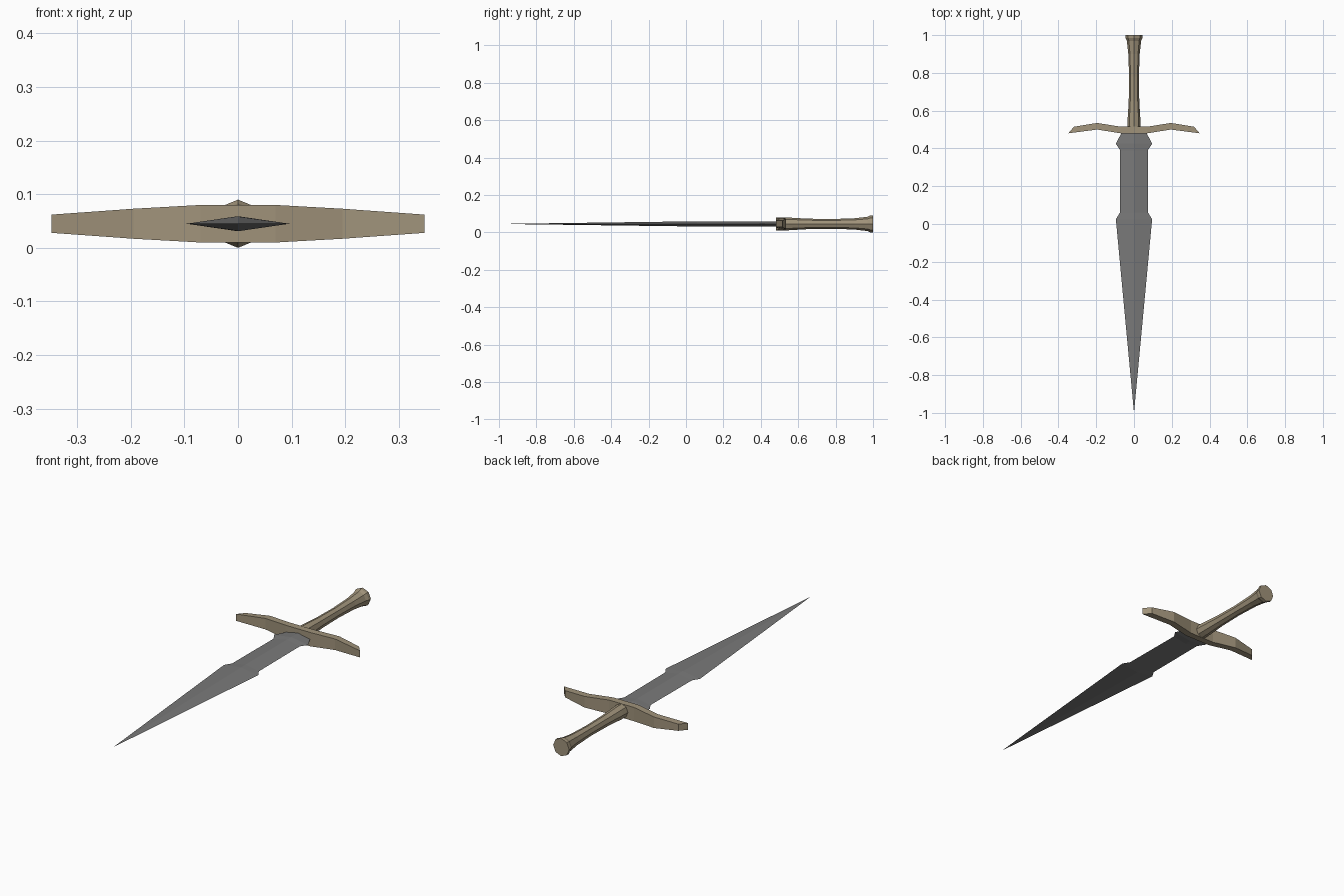
import bpy, bmesh, math

if "Cube" in bpy.data.objects:
    bpy.data.objects.remove(bpy.data.objects["Cube"])

ZC = 0.045  # height of the sword's centre line


def material(name, rgb):
    m = bpy.data.materials.new(name)
    m.diffuse_color = (*rgb, 1)
    m.use_nodes = True
    m.node_tree.nodes["Principled BSDF"].inputs["Base Color"].default_value = m.diffuse_color
    return m


brass = material("dull_brass", (0.35, 0.29, 0.195))
steel = material("grey_steel", (0.19, 0.19, 0.19))


def loft(name, rings, mat):
    """Skin a series of equal-sized rings; one-point rings become tips."""
    bm = bmesh.new()
    loops = [[bm.verts.new(p) for p in r] for r in rings]
    for a, b in zip(loops, loops[1:]):
        n = len(a)
        for i in range(n):
            j = (i + 1) % n
            if len(b) == 1:
                bm.faces.new((a[i], a[j], b[0]))
            else:
                bm.faces.new((a[i], a[j], b[j], b[i]))
    for r in (loops[0], loops[-1]):
        if len(r) > 2:
            bm.faces.new(r)
    bmesh.ops.recalc_face_normals(bm, faces=bm.faces[:])
    me = bpy.data.meshes.new(name)
    bm.to_mesh(me)
    bm.free()
    me.materials.append(mat)
    ob = bpy.data.objects.new(name, me)
    bpy.context.collection.objects.link(ob)
    return ob


# Blade: diamond section with two pairs of small barbs, tapering to a point
blade = [(0.49, 0.065, 0.014), (0.475, 0.07, 0.014), (0.425, 0.096, 0.014),
         (0.39, 0.073, 0.014), (0.06, 0.075, 0.014), (0.025, 0.096, 0.0135)]
rings = [[(w, y, ZC), (0, y, ZC + t), (-w, y, ZC), (0, y, ZC - t)]
         for y, w, t in blade]
loft("blade", rings + [[(0, -1, ZC)]], steel)

# Crossguard: arms sweep back and then droop towards the point
half = [(0.07, 0.07, 0.48, 0.515, 0.035), (0.195, 0.195, 0.50, 0.535, 0.028),
        (0.348, 0.318, 0.48, 0.515, 0.017)]  # x front, x back, y front, y back, half height
stations = [(-f, -b, y0, y1, h) for f, b, y0, y1, h in reversed(half)] + half
loft("crossguard", [[(f, y0, ZC - h), (f, y0, ZC + h), (b, y1, ZC + h), (b, y1, ZC - h)]
                    for f, b, y0, y1, h in stations], brass)

# Grip: eight-sided, waisted, flaring into the pommel end
grip = [(0.51, 0.035), (0.55, 0.034), (0.65, 0.028), (0.78, 0.026),
        (0.90, 0.030), (0.97, 0.038), (0.985, 0.045), (1.0, 0.045)]
loft("grip", [[(r * math.sin(k * math.pi / 4), y, ZC + r * math.cos(k * math.pi / 4))
               for k in range(8)] for y, r in grip], brass)
